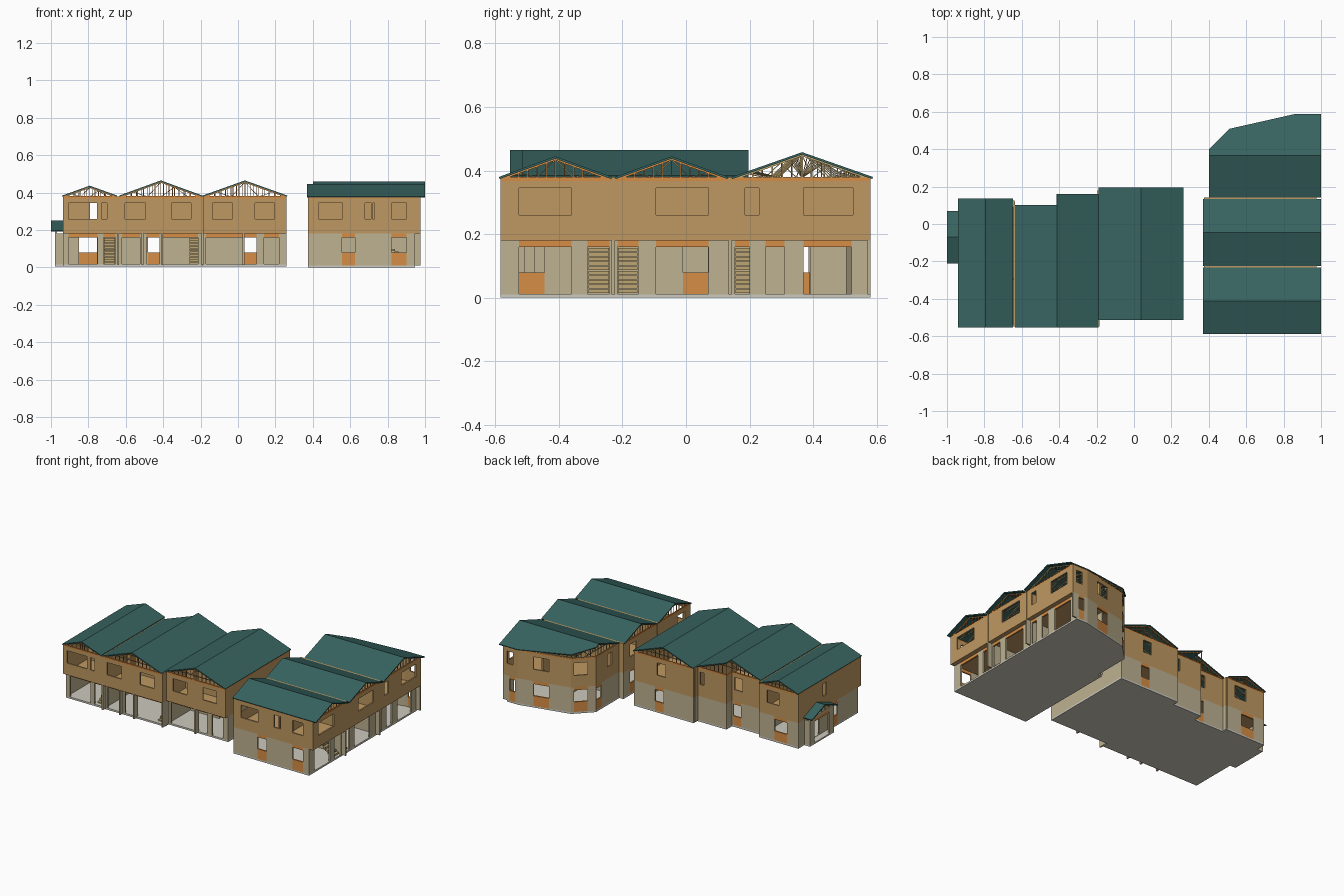
import bpy, bmesh
from mathutils import Vector, Matrix

if "Cube" in bpy.data.objects:
    bpy.data.objects.remove(bpy.data.objects["Cube"])


def material(name, *rgb):
    lin = [((c / 255 + 0.055) / 1.055) ** 2.4 for c in rgb] + [1]
    m = bpy.data.materials.new(name)
    m.use_nodes = True
    m.diffuse_color = lin
    m.node_tree.nodes["Principled BSDF"].inputs["Base Color"].default_value = lin
    return m


TAN = material("tan block", 190, 178, 145)
BROWN = material("brown sheathing", 191, 153, 98)
ORANGE = material("orange lumber", 214, 141, 69)
TEAL = material("teal roofing", 55, 100, 96)
WOOD = material("pale truss wood", 190, 166, 114)
GREY = material("pale slab", 205, 202, 189)

FLOOR, PLATE, TOP = 0.18, 0.368, 0.378


def finish(name, bm, mats, thick=0):
    me = bpy.data.meshes.new(name)
    bm.to_mesh(me)
    bm.free()
    ob = bpy.data.objects.new(name, me)
    bpy.context.collection.objects.link(ob)
    for m in mats:
        me.materials.append(m)
    if thick:
        mod = ob.modifiers.new("thickness", "SOLIDIFY")
        mod.thickness, mod.offset = thick, -1


def sheet(name, pts, height, mat, thick):
    """Flat or sloped polygon, thickened downward."""
    bm = bmesh.new()
    f = bm.faces.new([bm.verts.new((x, y, height(x, y))) for x, y in pts])
    f.normal_update()
    if f.normal.z < 0:
        f.normal_flip()
    finish(name, bm, [mat], thick)


def box(name, lo, hi, mat):
    lo, hi = Vector(lo), Vector(hi)
    bm = bmesh.new()
    bmesh.ops.create_cube(bm, size=1, matrix=Matrix.Translation((lo + hi) / 2) @ Matrix.Diagonal((*(hi - lo), 1)))
    finish(name, bm, [mat])


def bar(bm, p, q, w=0.005):
    p, q = Vector(p), Vector(q)
    d = q - p
    if d.length > 0.004:
        rot = d.to_track_quat("Z", "Y").to_matrix().to_4x4()
        bmesh.ops.create_cube(bm, size=1, matrix=Matrix.Translation((p + q) / 2) @ rot
                              @ Matrix.Diagonal((w, w, d.length, 1)))


def wall(name, p, q, z0, z1, mat, holes=(), panels=()):
    """Wall from p to q with cut openings and orange panels (a, b, low, high)."""
    ax = 0 if abs(q[0] - p[0]) > abs(q[1] - p[1]) else 1

    def norm(r):
        a, b = sorted((v - p[ax]) / (q[ax] - p[ax]) for v in r[:2])
        return round(max(a, 0), 4), round(min(b, 1), 4), r[2], r[3]
    holes, panels = [norm(r) for r in holes], [norm(r) for r in panels]
    both = holes + panels
    ts = sorted({0, 1} | {t for r in both for t in r[:2]})
    zs = sorted({z0, z1} | {z for r in both for z in r[2:]})

    def inside(t, z, rects):
        return any(r[0] < t < r[1] and r[2] < z < r[3] for r in rects)
    bm, grid = bmesh.new(), {}

    def vert(t, z):
        if (t, z) not in grid:
            grid[t, z] = bm.verts.new((p[0] + t * (q[0] - p[0]), p[1] + t * (q[1] - p[1]), z))
        return grid[t, z]
    for a, b in zip(ts, ts[1:]):
        for c, d in zip(zs, zs[1:]):
            mid = ((a + b) / 2, (c + d) / 2)
            if not inside(*mid, holes):
                f = bm.faces.new([vert(a, c), vert(b, c), vert(b, d), vert(a, d)])
                f.material_index = int(inside(*mid, panels))
    finish(name, bm, [mat, ORANGE], 0.01)


def storeys(name, low, up, z0, windows, doors, upper):
    """Ground floor and upper floor walls round matching outlines."""
    for i in range(len(low)):
        j = (i + 1) % len(low)
        wins, drs = windows.get(i, []), doors.get(i, [])
        holes = [(a, b, 0.08, 0.16) for a, b in wins] + [(a, b, z0, 0.16) for a, b in drs]
        panels = [(a, b, z0, FLOOR) for a, b in wins + drs]
        wall(f"{name}_lower_wall_{i}", low[i], low[j], z0, FLOOR, TAN, holes, panels)
        ax = 0 if abs(up[j][0] - up[i][0]) > abs(up[j][1] - up[i][1]) else 1
        wall(f"{name}_upper_wall_{i}", up[i], up[j], FLOOR, TOP, BROWN,
             [(a, b, 0.26, 0.345) for a, b in upper.get(i, [])],
             [(up[i][ax], up[j][ax], PLATE, TOP)])
    sheet(f"{name}_floor", up, lambda x, y: FLOOR + 0.008, BROWN, 0.008)
    sheet(f"{name}_slab", low, lambda x, y: z0 + 0.002, GREY, 0.012)


# Left building walls
def left_outline(recess):
    return [(-0.935, -0.549 + recess), (-0.19, -0.549 + recess), (-0.19, -0.508 + recess),
            (0.26, -0.508 + recess), (0.26, 0.19), (-0.19, 0.19), (-0.19, 0.15), (-0.41, 0.15),
            (-0.41, 0.09), (-0.64, 0.09), (-0.64, 0.125), (-0.935, 0.125)]


storeys("left_building", left_outline(0.03), left_outline(0), 0.016,
        windows={4: [(0.035, 0.1)], 8: [(-0.48, -0.42)], 10: [(-0.85, -0.755)], 11: [(-0.3, -0.24)]},
        doors={0: [(-0.905, -0.75), (-0.72, -0.655), (-0.62, -0.525), (-0.49, -0.42), (-0.4, -0.215)],
               2: [(-0.17, 0.025), (0.035, 0.1), (0.14, 0.22)], 11: [(-0.1, -0.04)]},
        upper={0: [(-0.905, -0.755), (-0.73, -0.7), (-0.605, -0.495), (-0.355, -0.25)],
               2: [(-0.135, -0.03), (0.09, 0.195)], 4: [(0.02, 0.085)], 6: [(-0.24, -0.21)],
               8: [(-0.49, -0.43)], 10: [(-0.79, -0.7)], 11: [(-0.18, -0.14)]})

# Right building walls, with the angled back corner
corner = [(0.86, 0.581), (0.515, 0.503), (0.405, 0.393), (0.405, 0.14), (0.375, 0.14)]
storeys("right_building", [(0.375, -0.584), (0.945, -0.584), (0.945, 0.581)] + corner,
        [(0.375, -0.584), (0.975, -0.584), (0.975, 0.581)] + corner, 0.01,
        windows={0: [(0.555, 0.625), (0.82, 0.9)], 2: [(0.885, 0.925)], 3: [(0.66, 0.76)],
                 4: [(0.43, 0.49)], 5: [(0.335, 0.388)], 7: [(-0.525, -0.445), (-0.01, 0.07)]},
        doors={1: [(-0.525, -0.36), (-0.31, -0.24), (-0.215, -0.15), (-0.095, 0.07),
                   (0.155, 0.2), (0.25, 0.31), (0.37, 0.52)]},
        upper={0: [(0.43, 0.56), (0.68, 0.73), (0.82, 0.9)], 2: [(0.9, 0.945)], 3: [(0.66, 0.76)],
               4: [(0.43, 0.49)], 5: [(0.22, 0.27)], 7: [(-0.525, -0.445), (0, 0.07)],
               1: [(-0.525, -0.36), (-0.095, 0.07), (0.185, 0.23), (0.37, 0.525)]})

# Party walls, ground floor fins and inner partitions
for x, y0, y1 in [(-0.64, -0.549, 0.12), (-0.19, -0.549, 0.18)]:
    box("left_party_wall_lower", (x - 0.005, y0, 0.012), (x + 0.005, y1, FLOOR), TAN)
    box("left_party_wall_upper", (x - 0.005, y0, FLOOR), (x + 0.005, y1, 0.38), BROWN)
for y in (-0.229, 0.138):
    box("right_party_wall_lower", (0.373, y - 0.005, 0.01), (0.977, y + 0.005, FLOOR), TAN)
    box("right_party_wall_upper", (0.373, y - 0.005, FLOOR), (0.977, y + 0.005, 0.38), BROWN)
for x, y in [(-0.51, -0.549), (-0.405, -0.549), (0.03, -0.508)]:
    box("left_fin", (x - 0.005, y, 0.012), (x + 0.005, y + 0.032, FLOOR), TAN)
box("right_back_fin", (0.94, 0.571, 0.01), (0.975, 0.581, FLOOR), TAN)
wall("left_partition_lower", (-0.93, -0.25), (0.255, -0.25), 0.016, FLOOR, TAN,
     [(a, b, 0.016, 0.17) for a, b in ((-0.85, -0.755), (-0.49, -0.42), (0.035, 0.1))])
wall("left_partition_upper", (-0.93, -0.3), (0.255, -0.3), FLOOR, PLATE, BROWN,
     [(-0.79, -0.755, 0.188, 0.35)])
wall("right_partition_upper", (0.72, -0.579), (0.72, 0.53), FLOOR, PLATE, BROWN)
for y0, y1 in [(0.145, 0.34), (0.39, 0.505)]:
    wall("right_partition_lower", (0.68, y0), (0.68, y1), 0.012, FLOOR, TAN)


# Staircases: start point, rise direction and width
def stairs(name, x, y, dx, dy, width, steps=11):
    for i in range(steps):
        z = 0.012 + (i + 1) * 0.0145
        cx, cy = x + dx * 0.018 * i, y + dy * 0.018 * i
        hx, hy = (0.01, width / 2) if dx else (width / 2, 0.01)
        box(f"{name}_step", (cx - hx, cy - hy, z - 0.012), (cx + hx, cy + hy, z), WOOD)


stairs("left_stair_a", -0.687, -0.48, 0, 1, 0.06)
stairs("left_stair_b", -0.237, -0.48, 0, 1, 0.045)
for yc, w in [(-0.275, 0.065), (-0.183, 0.062), (0.178, 0.045)]:
    stairs("right_stair", 0.92, yc, -1, 0, w)


# Roofs: two slopes, open gable studs and trusses
def roof(name, axis, v0, v1, eave, ridge, low_pts, high_pts, gables, trusses, stud_mat=ORANGE):
    vr, half = (v0 + v1) / 2, (v1 - v0) / 2

    def height(x, y):
        return ridge - abs((x, y)[axis] - vr) / half * (ridge - eave)
    sheet(f"{name}_slope_low", low_pts, height, TEAL, 0.007)
    sheet(f"{name}_slope_high", high_pts, height, TEAL, 0.007)

    def frame(bm, p, q, n, studs):
        ts = {i / n for i in range(n + 1)}
        if p[axis] < vr < q[axis]:
            ts.add((vr - p[axis]) / (q[axis] - p[axis]))
        base = [Vector((*p, TOP)).lerp(Vector((*q, TOP)), t) for t in sorted(ts)]
        tops = [Vector((b.x, b.y, max(TOP, height(b.x, b.y) - 0.01))) for b in base]
        bar(bm, base[0], base[-1])
        for i in range(len(base)):
            if studs:
                bar(bm, base[i], tops[i], 0.004)
            if i:
                bar(bm, tops[i - 1], tops[i])
                if not studs:
                    pair = (base[i - 1], tops[i]) if i % 2 else (tops[i - 1], base[i])
                    bar(bm, *pair, 0.003)
    bm = bmesh.new()
    for p, q in gables:
        frame(bm, p, q, max(3, round((Vector(q) - Vector(p)).length / 0.03)), True)
    finish(f"{name}_gable_studs", bm, [stud_mat])
    bm = bmesh.new()
    for p, q in trusses:
        frame(bm, p, q, 6, False)
    finish(f"{name}_trusses", bm, [WOOD])


def rect(x0, x1, y0, y1):
    return [(x0, y0), (x1, y0), (x1, y1), (x0, y1)]


def spread(a, b, n):
    return [a + (b - a) * i / (n - 1) for i in range(n)]


for name, x0, x1, ridge, y0, ylow, yhigh in [
        ("left_roof_a", -0.94, -0.646, 0.437, -0.554, 0.135, 0.135),
        ("left_roof_b", -0.635, -0.19, 0.465, -0.554, 0.102, 0.16),
        ("left_roof_c", -0.19, 0.264, 0.465, -0.514, 0.196, 0.196)]:
    xm = (x0 + x1) / 2
    a, b = x0 + 0.005, x1 - 0.005
    roof(name, 0, x0, x1, 0.384, ridge, rect(x0, xm, y0, ylow), rect(xm, x1, y0, yhigh),
         [((a, y0 + 0.01), (b, y0 + 0.01)), ((a, ylow - 0.01), (xm, ylow - 0.01)),
          ((xm, yhigh - 0.01), (b, yhigh - 0.01))],
         [((a, y), (b, y)) for y in spread(y0 + 0.06, ylow - 0.06, 10)])

for name, y0, y1 in [("right_roof_a", -0.589, -0.233), ("right_roof_b", -0.224, 0.133)]:
    ym = (y0 + y1) / 2
    a, b = y0 + 0.005, y1 - 0.005
    roof(name, 1, y0, y1, 0.38, 0.445, rect(0.37, 1, y0, ym), rect(0.37, 1, ym, y1),
         [((x, a), (x, b)) for x in (0.38, 0.97)],
         [((x, a), (x, b)) for x in spread(0.44, 0.91, 9)])


def back_edge(x):
    if x < 0.515:
        return 0.393 + (x - 0.405)
    return min(0.578, 0.503 + (x - 0.515) * 0.226)


roof("right_roof_c", 1, 0.143, 0.588, 0.38, 0.458, rect(0.4, 1, 0.143, 0.3655),
     [(0.4, 0.3655), (1, 0.3655), (1, 0.588), (0.86, 0.588), (0.51, 0.509), (0.4, 0.4)],
     [((0.97, 0.148), (0.97, 0.581)), ((0.41, 0.148), (0.41, 0.393)),
      ((0.41, 0.393), (0.515, 0.498)), ((0.515, 0.498), (0.86, 0.576))],
     [((x, 0.148), (x, back_edge(x))) for x in spread(0.46, 0.91, 10)], WOOD)

# Side porch with a small gabled roof
for y in (-0.2, 0.05):
    box("porch_side_wall", (-0.978, y, 0.016), (-0.93, y + 0.01, FLOOR), TAN)
wall("porch_front_wall", (-0.978, 0.06), (-0.978, -0.2), 0.016, 0.195, TAN,
     [(-0.15, 0.01, 0.016, 0.16)], [(-0.15, 0.01, 0.016, FLOOR)])
box("porch_slab", (-0.978, -0.2, 0.006), (-0.93, 0.06, 0.016), GREY)


def porch_height(x, y):
    return 0.25 - abs(y + 0.07) * 0.37


sheet("porch_roof_front", rect(-1, -0.936, -0.21, -0.07), porch_height, TEAL, 0.007)
sheet("porch_roof_back", rect(-1, -0.936, -0.07, 0.07), porch_height, TEAL, 0.007)
studs = bmesh.new()
for y in spread(-0.19, 0.05, 7):
    bar(studs, (-0.973, y, 0.19), (-0.973, y, porch_height(0, y) - 0.007))
finish("porch_gable_studs", studs, [ORANGE])
